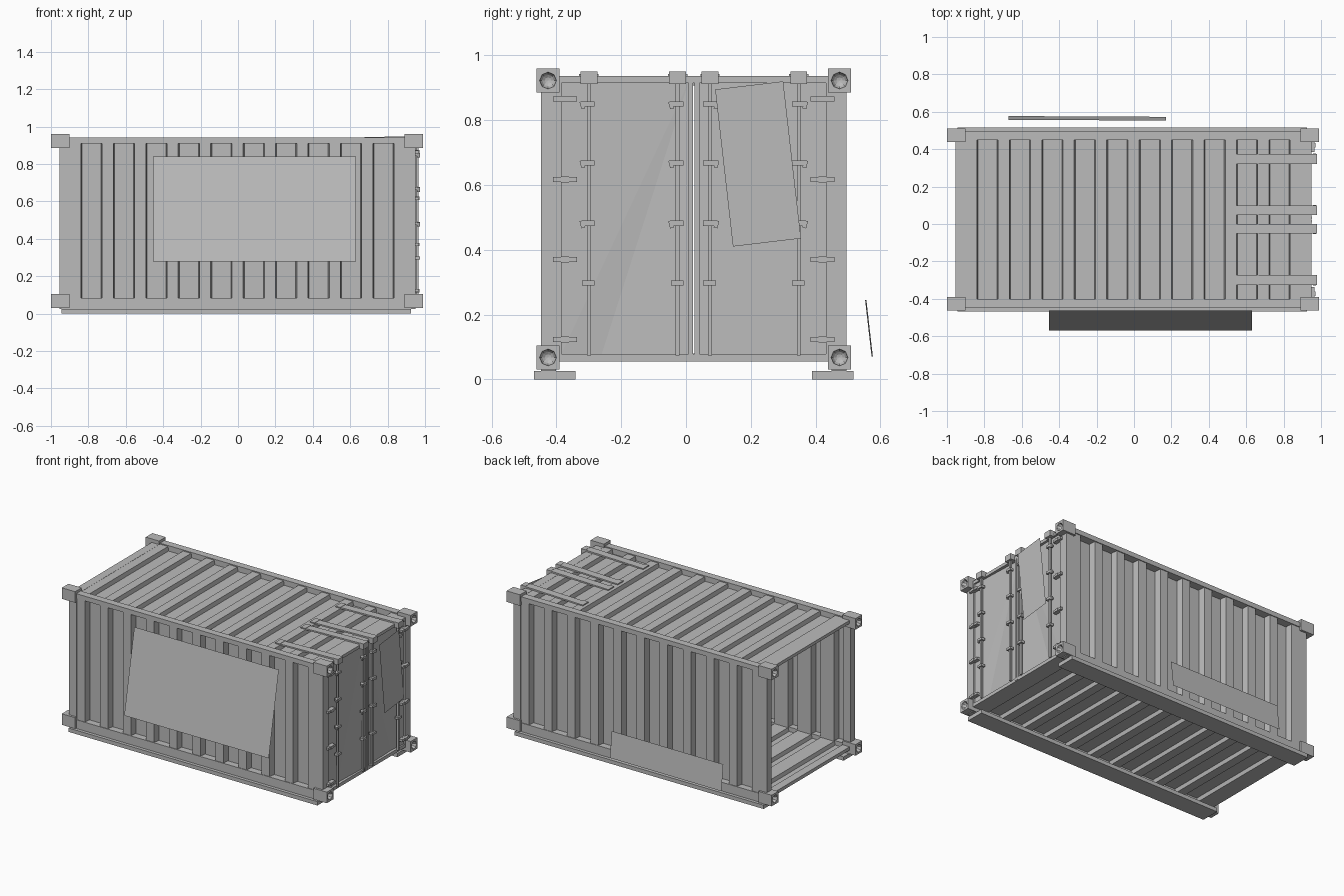
import bpy, bmesh, math
from mathutils import Vector, Matrix

cube = bpy.data.objects.get("Cube")
if cube:
    bpy.data.objects.remove(cube, do_unlink=True)

grey = bpy.data.materials.new("plain grey")
grey.use_nodes = True
GREY = (0.5, 0.5, 0.5, 1)
grey.diffuse_color = GREY
grey.node_tree.nodes["Principled BSDF"].inputs["Base Color"].default_value = GREY

YC = 0.024          # middle of the container across y
SIDES = (("right", -1), ("left", 1))


def finish(name, bm):
    bmesh.ops.recalc_face_normals(bm, faces=bm.faces)
    mesh = bpy.data.meshes.new(name)
    bm.to_mesh(mesh)
    bm.free()
    mesh.materials.append(grey)
    obj = bpy.data.objects.new(name, mesh)
    bpy.context.collection.objects.link(obj)
    return obj


def box(name, x, y, z, tilt=None):
    """Box from (min, max) ranges, optionally turned about its centre."""
    bm = bmesh.new()
    bmesh.ops.create_cube(bm, size=1)
    size = [r[1] - r[0] for r in (x, y, z)]
    centre = [(r[0] + r[1]) / 2 for r in (x, y, z)]
    mat = Matrix.Translation(centre)
    if tilt:
        mat = mat @ Matrix.Rotation(tilt[0], 4, tilt[1])
    bm.transform(mat @ Matrix.Diagonal((*size, 1)))
    return finish(name, bm)


def sheet(name, rows, thickness=0.003):
    """Thin closed sheet lofted between two equal rows of points."""
    bm = bmesh.new()
    a, b = [[bm.verts.new(p) for p in row] for row in rows]
    for i in range(len(a) - 1):
        bm.faces.new((a[i], a[i + 1], b[i + 1], b[i]))
    bmesh.ops.solidify(bm, geom=bm.faces[:], thickness=thickness)
    return finish(name, bm)


def around(s, near, far):
    """Range in y, mirrored about the middle for side s."""
    return sorted((YC + s * near, YC + s * far))


# Corrugation: narrow flush ribs between wide recesses
PITCH, RIB, START, SLANT = 0.1735, 0.06, -0.9, 0.006
profile = []
for i in range(11):
    x = START + i * PITCH
    profile += [(x - (SLANT if i else 0), 1), (x, 0), (x + RIB, 0), (x + RIB + SLANT, 1)]
profile = profile[1:-1]

for side, s in SIDES:
    sheet(side + "_wall", [[(x, YC + s * (0.467 - 0.045 * d), z) for x, d in profile]
                           for z in (0.08, 0.915)])
for name, flush, drop in (("roof", 0.935, -0.028), ("floor", 0.055, 0.025)):
    sheet(name, [[(x, YC + t, flush + drop * d) for x, d in profile]
                 for t in (-0.43, 0.43)])

# Long rails, base skids and corner posts
for side, s in SIDES:
    y = around(s, 0.425, 0.471)
    box(side + "_top_rail", (-0.955, 0.95), around(s, 0.425, 0.473), (0.91, 0.942))
    box(side + "_bottom_rail", (-0.955, 0.95), y, (0.025, 0.085))
    box(side + "_skid", (-0.945, 0.925), around(s, 0.365, 0.493), (0, 0.026))
    box(side + "_open_end_post", (-0.955, -0.9), y, (0.06, 0.93))
    box(side + "_door_post", (0.895, 0.95), around(s, 0.408, 0.471), (0.06, 0.93))
for name, x in (("open_end", (-0.955, -0.9)), ("door", (0.895, 0.95))):
    box(name + "_header", x, around(1, -0.43, 0.43), (0.915, 0.936))
    box(name + "_sill", x, around(1, -0.43, 0.43), (0.055, 0.078))

# Corner castings with a round socket on the outer end
casting = box("corner_casting", (-0.05, 0.05), (-0.0355, 0.0355), (-0.0375, 0.0375))
bm = bmesh.new()
bmesh.ops.create_uvsphere(bm, u_segments=8, v_segments=8, radius=0.026)
bm.transform(Matrix.Translation((0.05, 0, 0)) @ Matrix.Rotation(math.pi / 2, 4, "Y"))
cutter = finish("socket_cutter", bm)
cut = casting.modifiers.new("socket", "BOOLEAN")
cut.operation = "DIFFERENCE"
cut.solver = "EXACT"
cut.object = cutter
depsgraph = bpy.context.evaluated_depsgraph_get()
casting_mesh = bpy.data.meshes.new_from_object(casting.evaluated_get(depsgraph))
for helper in (casting, cutter):
    bpy.data.objects.remove(helper, do_unlink=True)
for end, x, turn in (("open", -0.95, math.pi), ("door", 0.94, 0)):
    for side, s in SIDES:
        for level, z in (("bottom", 0.0675), ("top", 0.9225)):
            obj = bpy.data.objects.new(f"{level}_{side}_{end}_casting", casting_mesh)
            obj.location = (x, YC + s * 0.45, z)
            obj.rotation_euler.z = turn
            bpy.context.collection.objects.link(obj)

# Doors: slightly bent leaves, creased on the diagonal
for side, s in SIDES:
    inner, outer = YC + s * 0.015, YC + s * 0.41
    crease = YC + s * 0.285
    bm = bmesh.new()
    top_in, low_in, low_mid, low_out, top_out = [bm.verts.new(p) for p in (
        (0.925, inner, 0.92), (0.94, inner, 0.075), (0.93, crease, 0.075),
        (0.94, outer, 0.075), (0.94, outer, 0.92))]
    bm.faces.new((top_in, low_in, low_mid))
    bm.faces.new((top_in, low_mid, low_out))
    bm.faces.new((top_in, low_out, top_out))
    bmesh.ops.solidify(bm, geom=bm.faces[:], thickness=0.004)
    finish(side + "_door", bm)
    box(side + "_door_seal", (0.93, 0.952), around(s, 0.003, 0.017), (0.06, 0.93))

    # Hinges on the outer edges
    for z in (0.123, 0.37, 0.617, 0.865):
        box(side + "_hinge", (0.94, 0.966), around(s, 0.36, 0.434), (z - 0.008, z + 0.008))
        box(side + "_hinge_pin", (0.945, 0.97), around(s, 0.385, 0.41), (z - 0.009, z + 0.009))

    # Locking rods, their brackets and the straps over the roof
    for rod, offset in (("inner", 0.05), ("outer", 0.324)):
        label = f"{side}_{rod}_"
        y = YC + s * offset
        box(label + "rod", (0.952, 0.964), (y - 0.006, y + 0.006), (0.073, 0.925))
        for z in (0.297, 0.482, 0.668, 0.85):
            box(label + "bracket", (0.948, 0.974), (y - 0.021, y + 0.018), (z - 0.008, z + 0.008))
            if z > 0.4:
                e = y + s * 0.02
                box(label + "bracket_ear", (0.958, 0.972), (e - 0.006, e + 0.006),
                    (z - 0.015, z + 0.008), (-s * 0.25, "X"))
        w = (y - 0.026, y + 0.026)
        box(label + "strap", (0.515, 0.975), w, (0.935, 0.945), (-0.025, "Y"))
        box(label + "strap_pad", (0.51, 0.545), (y - 0.03, y + 0.03), (0.925, 0.942))
        box(label + "strap_end", (0.945, 0.979), w, (0.912, 0.951))

# Loose sign boards on the front, back and door
sheet("front_board", [[(-0.455, -0.57, 0.28), (0.63, -0.57, 0.28)],
                      [(-0.455, -0.462, 0.84), (0.63, -0.462, 0.84)]], 0.001)
sheet("back_board", [[(-0.67, 0.577, 0.07), (0.17, 0.573, 0.07)],
                     [(-0.67, 0.557, 0.245), (0.17, 0.553, 0.245)]], 0.001)
sheet("door_board", [[(0.998, 0.145, 0.41), (0.998, 0.355, 0.435)],
                     [(0.998, 0.09, 0.895), (0.998, 0.30, 0.92)]], 0.002)
